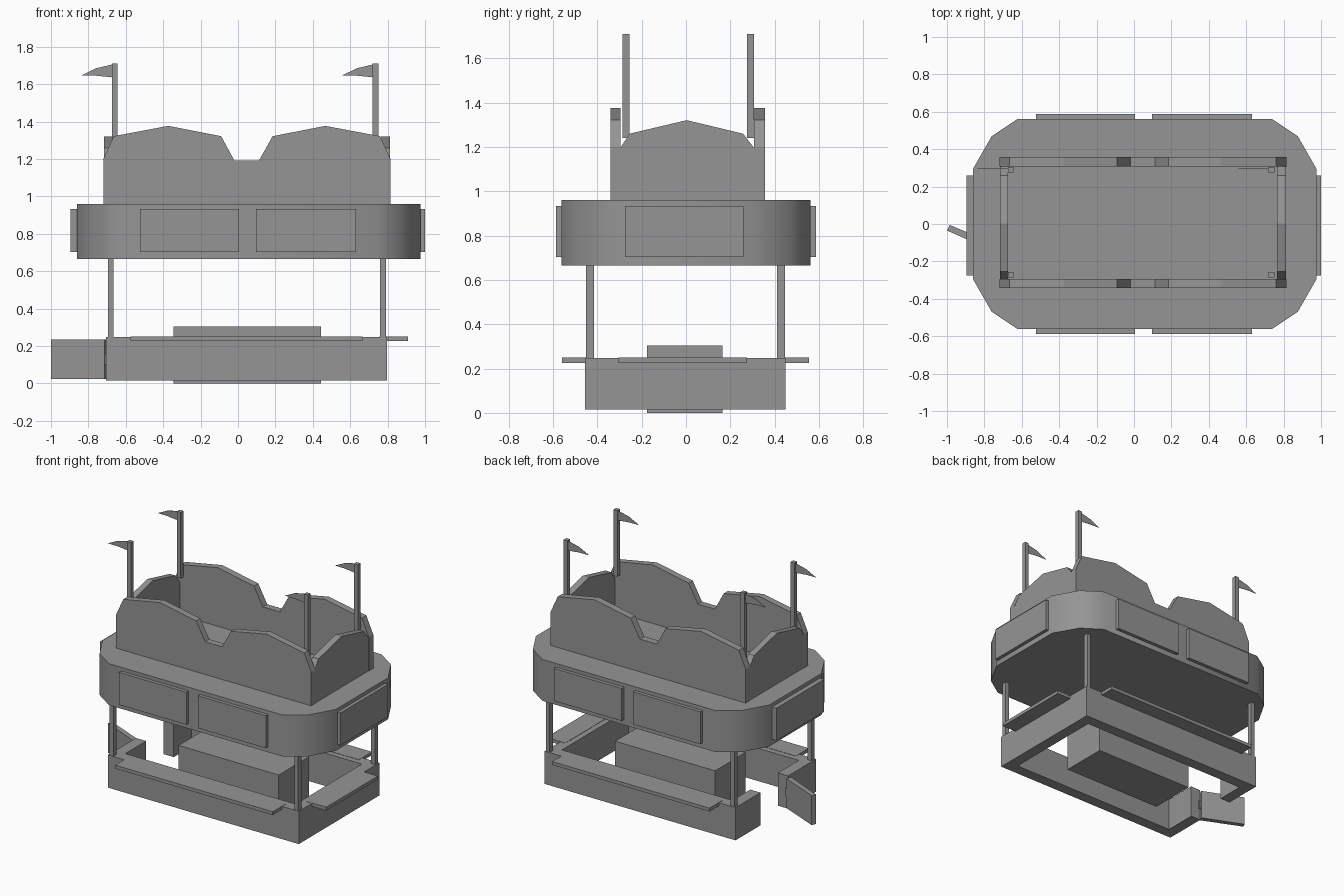
import bpy, bmesh, math

cube = bpy.data.objects.get("Cube")
if cube:
    bpy.data.objects.remove(cube, do_unlink=True)

grey = bpy.data.materials.new("plain grey")
grey.use_nodes = True
grey.diffuse_color = (0.3, 0.3, 0.3, 1)
grey.node_tree.nodes["Principled BSDF"].inputs["Base Color"].default_value = (0.3, 0.3, 0.3, 1)


def prism(name, profile, axis, lo, hi):
    """Extrude a 2D profile along one axis between lo and hi."""
    place = {"x": lambda p, d: (d, p[0], p[1]),
             "y": lambda p, d: (p[0], d, p[1]),
             "z": lambda p, d: (p[0], p[1], d)}[axis]
    bm = bmesh.new()
    a = [bm.verts.new(place(p, lo)) for p in profile]
    b = [bm.verts.new(place(p, hi)) for p in profile]
    bm.faces.new(a)
    bm.faces.new(b)
    for i in range(len(a)):
        j = (i + 1) % len(a)
        bm.faces.new((a[i], a[j], b[j], b[i]))
    bmesh.ops.recalc_face_normals(bm, faces=bm.faces)
    mesh = bpy.data.meshes.new(name)
    bm.to_mesh(mesh)
    bm.free()
    mesh.materials.append(grey)
    obj = bpy.data.objects.new(name, mesh)
    bpy.context.collection.objects.link(obj)
    return obj


def box(name, x0, x1, y0, y1, z0, z1):
    return prism(name, [(x0, y0), (x1, y0), (x1, y1), (x0, y1)], "z", z0, z1)


# Low counter walls, with a doorway in one end
L, R, F, B, T = -0.705, 0.797, -0.455, 0.45, 0.08
outline = [(L, 0.17), (L, B), (R, B), (R, F), (L, F), (L, -0.14),
           (L + T, -0.14), (L + T, F + T), (R - T, F + T),
           (R - T, B - T), (L + T, B - T), (L + T, 0.17)]
prism("counter_wall", outline, "z", 0.015, 0.248)

# Serving shelves
box("front_shelf", -0.575, 0.665, -0.56, F + 0.04, 0.226, 0.25)
box("back_shelf", -0.575, 0.665, B - 0.04, 0.556, 0.226, 0.25)
box("side_shelf", R - 0.04, 0.908, -0.305, 0.275, 0.226, 0.25)

# Open door, its hinge and the middle block
prism("door", [(-0.703, -0.125), (-0.715, -0.16), (-1.0, -0.035), (-0.985, -0.005)],
      "z", 0.025, 0.235)
box("door_hinge", -0.712, -0.69, -0.155, -0.13, 0.10, 0.16)
box("middle_block", -0.345, 0.443, -0.175, 0.165, 0.0, 0.305)

# Corner posts
for x in (-0.695, 0.76):
    for y in (-0.452, 0.411):
        box("corner_post", x, x + 0.03, y, y + 0.036, 0.24, 0.68)

# Roof slab with rounded corners
cx = 0.0575
quarter = [(0.918, 0.295), (0.818, 0.47), (0.68, 0.562)]
ring = quarter + [(-x, y) for x, y in reversed(quarter)]
ring += [(-x, -y) for x, y in ring]
roof = prism("roof", [(cx + x, y) for x, y in ring], "z", 0.665, 0.96)
bpy.context.view_layer.objects.active = roof
roof.select_set(True)
bpy.ops.object.shade_smooth_by_angle(angle=math.radians(40))
roof.select_set(False)

# Sign boards around the roof
for y0, y1 in ((-0.587, -0.55), (0.55, 0.587)):
    for x0, x1 in ((-0.525, 0.005), (0.095, 0.63)):
        box("long_sign_board", x0, x1, y0, y1, 0.703, 0.934)
for x0, x1 in ((-0.895, -0.85), (0.965, 1.0)):
    box("end_sign_board", x0, x1, -0.275, 0.26, 0.703, 0.934)

# Scalloped parapet
long_profile = [(-0.72, 0.95), (-0.72, 1.2), (-0.665, 1.322), (-0.373, 1.377),
                (-0.09, 1.322), (-0.02, 1.193), (0.113, 1.193), (0.185, 1.322),
                (0.467, 1.377), (0.76, 1.322), (0.815, 1.2), (0.815, 0.95)]
for y0, y1 in ((-0.341, -0.295), (0.308, 0.357)):
    prism("long_parapet", long_profile, "y", y0, y1)
end_profile = [(-0.3, 0.95), (-0.3, 1.19), (-0.255, 1.26), (0.003, 1.321),
               (0.258, 1.26), (0.312, 1.19), (0.312, 0.95)]
for x0, x1 in ((-0.717, -0.673), (0.764, 0.812)):
    prism("end_parapet", end_profile, "x", x0, x1)

# Flag poles and pennants
for x in (-0.674, 0.72):
    for y in (-0.286, 0.276):
        box("flag_pole", x, x + 0.03, y, y + 0.03, 1.24, 1.71)
        pennant = [(x, 1.705), (x - 0.085, 1.685), (x - 0.162, 1.647),
                   (x - 0.09, 1.646), (x, 1.637)]
        prism("pennant", pennant, "y", y + 0.018, y + 0.02)
